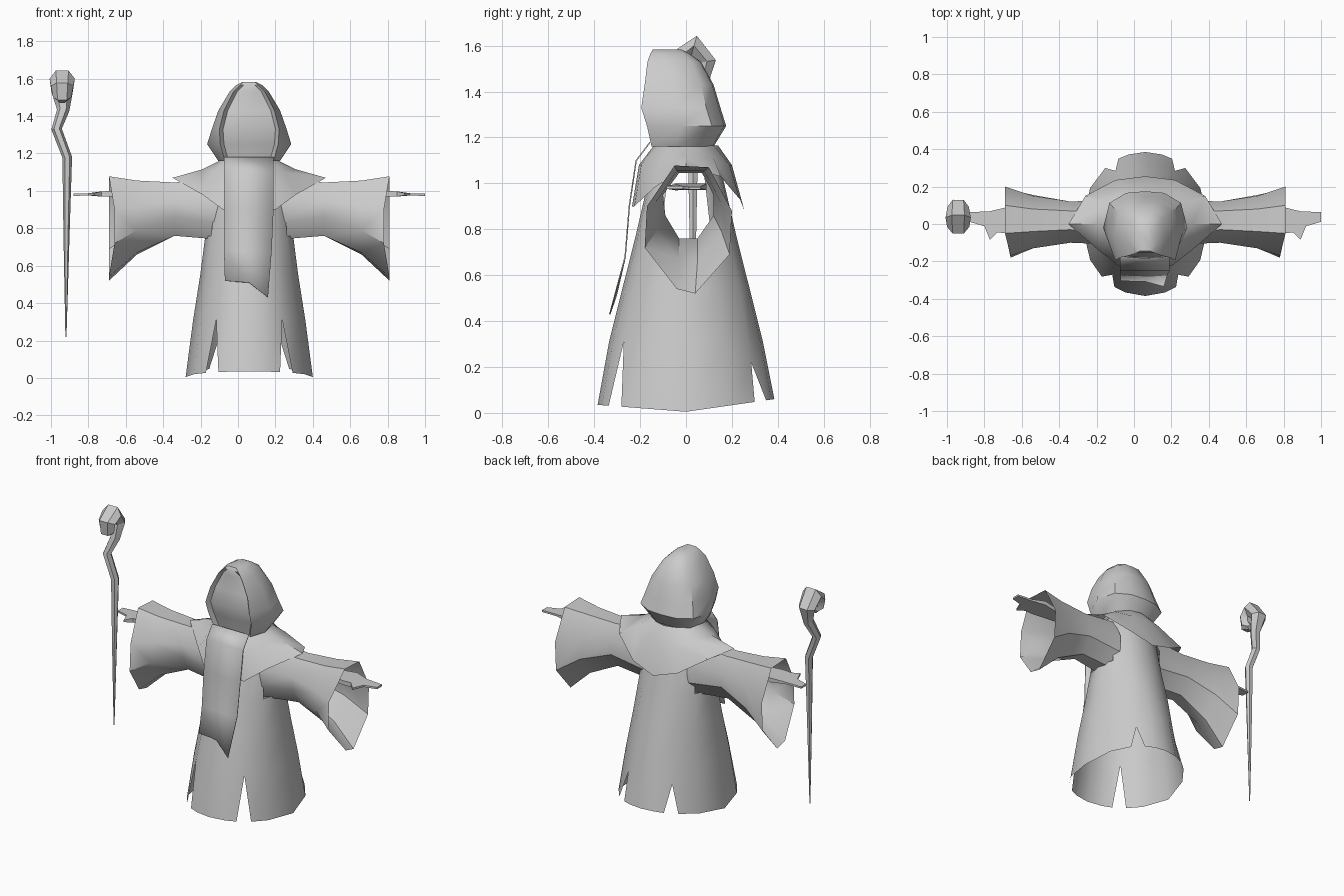
import bpy, bmesh, math
from mathutils import Vector

if "Cube" in bpy.data.objects:
    bpy.data.objects.remove(bpy.data.objects["Cube"])

CX = 0.06  # centre line of the robed figure

cloth = bpy.data.materials.new("plain grey")
cloth.diffuse_color = (0.6, 0.6, 0.6, 1)
cloth.use_nodes = True
cloth.node_tree.nodes["Principled BSDF"].inputs["Base Color"].default_value = cloth.diffuse_color


def make(name, verts, faces, angle=35):
    """Mesh object with consistent normals and smooth shading up to an angle."""
    me = bpy.data.meshes.new(name)
    me.from_pydata([tuple(v) for v in verts], [], faces)
    bm = bmesh.new()
    bm.from_mesh(me)
    bmesh.ops.recalc_face_normals(bm, faces=bm.faces)
    bm.to_mesh(me)
    bm.free()
    me.materials.append(cloth)
    me.shade_smooth()
    me.set_sharp_from_angle(angle=math.radians(angle))
    ob = bpy.data.objects.new(name, me)
    bpy.context.collection.objects.link(ob)
    return ob


def loft(name, rings, cap_start=False, cap_end=False, skip=None, angle=35):
    """Join closed rings of equal length; skip(row, col) leaves openings."""
    n = len(rings[0])
    verts = [v for r in rings for v in r]
    faces = []
    for i in range(len(rings) - 1):
        for j in range(n):
            if skip and skip(i, j):
                continue
            k = (j + 1) % n
            faces.append((i * n + j, i * n + k, (i + 1) * n + k, (i + 1) * n + j))
    if cap_start:
        faces.append(tuple(range(n)))
    if cap_end:
        faces.append(tuple(range((len(rings) - 1) * n, len(rings) * n)))
    return make(name, verts, faces, angle)


def mirrored(half):
    """Closed ring from a half ring running front centre to back centre."""
    ring = half + [(-x, y, z) for x, y, z in reversed(half[1:-1])]
    return [(x + CX, y, z) for x, y, z in ring]


# Robe: stacked ellipses, open where the sleeves join, with slits in the hem
half = [0, 18, 36, 60, 90, 120, 148, 165]
angles = half + [180] + [360 - a for a in reversed(half[1:])]
slits = {36: 0.31, 324: 0.31, 148: 0.22, 212: 0.22}
levels = [(0.31, .30, .335), (0.55, .262, .275), (0.76, .235, .222),
          (1.05, .20, .155), (1.16, .13, .13)]


def ell(a, z, rx, ry):
    a = math.radians(a)
    return (CX + rx * math.sin(a), -ry * math.cos(a), z)


rings = [[ell(a, slits.get(a, z) if i == 0 else z, rx, ry) for a in angles]
         for i, (z, rx, ry) in enumerate(levels)]
n = len(angles)
verts = [v for r in rings for v in r]
faces = []
for i in range(len(rings) - 1):
    for j in range(n):
        a0, a1 = angles[j], angles[(j + 1) % n] or 360
        at_side = (60 <= a0 and a1 <= 120) or (240 <= a0 and a1 <= 300)
        if i == 2 and at_side:
            continue
        k = (j + 1) % n
        faces.append((i * n + j, i * n + k, (i + 1) * n + k, (i + 1) * n + j))
for j in range(n):  # hem flaps, pulled apart at each slit
    a0, a1 = angles[j], angles[(j + 1) % n] or 360
    b0 = a0 + (7 if a0 in slits else 0)
    b1 = a1 - (7 if a1 in slits else 0)
    base = len(verts)
    for b in (b0, b1):
        c = math.cos(math.radians(b))
        verts.append(ell(b, 0.005 + (.03 if c > 0 else .055) * abs(c), .34, .385))
    faces.append((base, base + 1, (j + 1) % n, j))
robe = make("robe", verts, faces)
bm = bmesh.new()
bm.from_mesh(robe.data)
bmesh.ops.remove_doubles(bm, verts=bm.verts, dist=0.0005)
bm.to_mesh(robe.data)
bm.free()

# Shoulder cape: neck, shoulder and pointed lower edge
neck = [(0.15 * math.sin(math.radians(a)), -.14 * math.cos(math.radians(a)), 1.165)
        for a in (0, 35, 62, 90, 120, 150, 180)]
shoulder = [(0, -.205, 1.08), (.1, -.195, 1.08), (.19, -.11, 1.1), (.25, 0, 1.115),
            (.2, .12, 1.11), (.11, .19, 1.08), (0, .2, 1.08)]
edge = [(0, -.235, .9), (.14, -.225, .9), (.25, -.14, .98), (.41, 0, 1.07),
        (.32, .15, 1.03), (.16, .235, .93), (0, .255, .88)]
loft("shoulder_cape", [mirrored(neck), mirrored(shoulder), mirrored(edge)])

# Hood with a rim and a recessed smooth face: z, half width, face half, front, back
hood = []
for z, hw, fw, yf, yb in [(1.16, .165, .11, -.15, .12), (1.25, .225, .135, -.17, .175),
                          (1.33, .20, .14, -.195, .15), (1.43, .165, .115, -.18, .12),
                          (1.53, .105, .065, -.168, .065), (1.565, .07, .03, -.155, .015),
                          (1.583, .035, .012, -.145, -.02)]:
    deep = .025 if z < 1.56 else 0
    ym = yf * .45 + yb * .55
    hood.append(mirrored([(0, yf + deep * .4, z), (fw * .6, yf + deep * .6, z),
                          (fw, yf + deep, z), (min(fw + .02, hw * .85), yf, z),
                          (hw, ym - .04, z), (hw * .85, yb * .6 + ym * .4, z),
                          (hw * .45, yb * .95, z), (0, yb, z)]))
loft("hood", hood, cap_end=True, angle=40)

# Front stole hanging from the neck
xs = (-.075, .05, .18)
rows = [(1.18, -.16), (1.1, -.22), (.9, -.25), (.68, -.268)]
verts = [(x + (.01 if c == 2 and z > .85 else 0), y, z)
         for z, y in rows for c, x in enumerate(xs)]
verts += [(-.07, -.305, .52), (.06, -.308, .51), (.16, -.335, .43)]
faces = [(r * 3 + c, r * 3 + c + 1, r * 3 + c + 4, r * 3 + c + 3)
         for r in range(4) for c in range(2)]
stole = make("stole", verts, faces)
thick = stole.modifiers.new("thickness", 'SOLIDIFY')
thick.thickness = 0.006

# Bell sleeves and flat hands, one per side
sleeve = [
    (.16, [(-.06, 1.07), (.07, 1.07), (.13, .95), (.13, .83), (.06, .74), (-.05, .74), (-.11, .83), (-.11, .95)]),
    (.40, [(-.03, 1.045), (.07, 1.045), (.12, .95), (.12, .86), (.05, .76), (-.03, .76), (-.09, .86), (-.10, .95)]),
    (.60, [(-.04, 1.055), (.08, 1.055), (.15, .92), (.155, .79), (.05, .66), (-.03, .67), (-.13, .79), (-.13, .92)]),
    (.75, [(-.05, 1.078), (.10, 1.07), (.20, .88), (.19, .69), (.04, .52), (-.04, .54), (-.18, .72), (-.17, .9)]),
]
hand = [(.55, .05), (.74, .09), (.83, .068), (.94, .063), (.94, .012), (.86, -.012),
        (.83, -.085), (.79, -.045), (.74, -.05), (.55, -.03)]
for side, s in (("left", -1), ("right", 1)):
    loft(side + "_sleeve",
         [[(CX + s * (d - (.03 if d > .7 and y < -.1 else 0)), y, z) for y, z in pts]
          for d, pts in sleeve])

    def hand_ring(up):
        # thickness thins toward the fingertips
        return [(CX + s * d, y, .985 - .03 * max(0, d - .74) + up * (.014 if d < .8 else .006))
                for d, y in hand]
    loft(side + "_hand", [hand_ring(-1), hand_ring(1)], True, True)

# Crooked staff: six-sided tube along a bent path that curls at the top
path = [(-.92, .03, .22, .003), (-.917, .03, .75, .016), (-.913, .03, 1.18, .026),
        (-.97, .03, 1.33, .028), (-.935, .065, 1.43, .033), (-.94, .092, 1.53, .044),
        (-.94, .035, 1.60, .052), (-.94, -.015, 1.56, .046), (-.94, -.012, 1.50, .038),
        (-.94, .02, 1.485, .02)]
rings = []
for i, (x, y, z, r) in enumerate(path):
    a, b = path[max(i - 1, 0)], path[min(i + 1, len(path) - 1)]
    t = (Vector(b[:3]) - Vector(a[:3])).normalized()
    u = (Vector((1, 0, 0)) - t * t.x).normalized()
    v = t.cross(u)
    rx = r * (1.3 if z > 1.45 and i > 4 else 1)
    rings.append([Vector((x, y, z)) + u * rx * math.cos(k * math.pi / 3)
                  + v * r * math.sin(k * math.pi / 3) for k in range(6)])
loft("staff", rings, True, True, angle=30)
